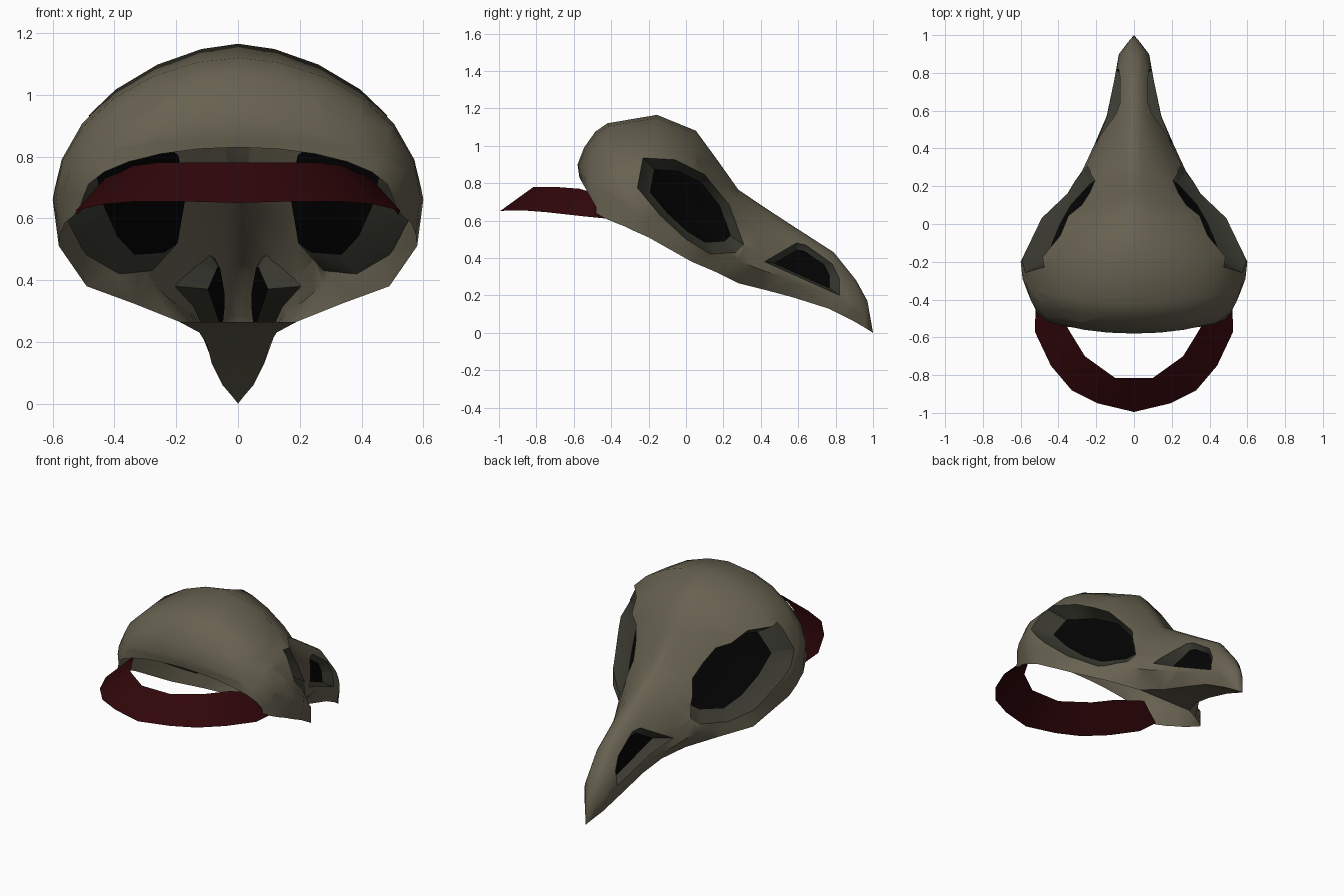
import bpy
import bmesh
from math import sin, cos, pi, radians
from mathutils import Vector

if "Cube" in bpy.data.objects:
    bpy.data.objects.remove(bpy.data.objects["Cube"], do_unlink=True)


def make_material(name, rgb):
    mat = bpy.data.materials.new(name)
    mat.use_nodes = True
    colour = (*rgb, 1.0)
    mat.diffuse_color = colour
    shader = mat.node_tree.nodes["Principled BSDF"]
    shader.inputs["Base Color"].default_value = colour
    shader.inputs["Roughness"].default_value = 0.8
    return mat


bone = make_material("bone", (0.135, 0.12, 0.08))
socket_grey = make_material("socket_grey", (0.042, 0.042, 0.031))
hollow_black = make_material("hollow_black", (0.001, 0.001, 0.001))
strap_red = make_material("strap_red", (0.03, 0.002, 0.003))


def finish(bm, name, materials, angle):
    """Turn half a mesh into a mirrored, shaded object."""
    bmesh.ops.recalc_face_normals(bm, faces=bm.faces)
    bm.normal_update()
    highest = max(bm.faces, key=lambda f: f.calc_center_median().z)
    if highest.normal.z < 0:
        bmesh.ops.reverse_faces(bm, faces=bm.faces)
    mesh = bpy.data.meshes.new(name)
    bm.to_mesh(mesh)
    bm.free()
    for mat in materials:
        mesh.materials.append(mat)
    obj = bpy.data.objects.new(name, mesh)
    bpy.context.collection.objects.link(obj)
    bpy.ops.object.select_all(action="DESELECT")
    obj.select_set(True)
    bpy.context.view_layer.objects.active = obj
    bpy.ops.object.shade_smooth_by_angle(angle=radians(angle))
    mirror = obj.modifiers.new("mirror", "MIRROR")
    mirror.use_clip = True
    return obj


def bridge(bm, rings):
    """Join neighbouring rows of vertices with quads."""
    for a, b in zip(rings, rings[1:]):
        for i in range(min(len(a), len(b)) - 1):
            bm.faces.new((a[i], a[i + 1], b[i + 1], b[i]))


# Skull sections: crest y, crest z, widest x, y, z, lower rim x, z, crest pinch
sections = [
    (-.57, .83, .50, -.48, .67, .51, .64, 1),
    (-.58, .90, .53, -.43, .68, .53, .61, 1),
    (-.545, .99, .56, -.37, .68, .56, .585, 1),
    (-.485, 1.075, .575, -.33, .675, .567, .57, 1.05),
    (-.42, 1.12, .59, -.29, .67, .575, .55, 1.1),
    (-.155, 1.165, .60, -.2, .66, .58, .51, 1.2),
    (.053, 1.08, .49, .03, .57, .49, .38, 1.5),
    (.17, .92, .36, .16, .47, .34, .325, 1.5),
    (.28, .765, .275, .28, .385, .19, .265, 1.5),
    (.42, .67, .21, .42, .33, .125, .23, 1.4),
    (.55, .585, .145, .57, .29, .10, .19, 1.2),
    (.79, .43, .105, .76, .22, .085, .13, 1),
    (.91, .28, .08, .9, .14, .05, .06, 1),
    (.97, .17, .033, .96, .08, .02, .025, 1),
    (1, 0, 0, 1, 0, 0, 0, 1),
]
STEPS = 6
BEAK_START = 8

bm = bmesh.new()
rings = []
for n, (crest_y, crest_z, wide, wide_y, wide_z, rim, rim_z, pinch) in enumerate(sections):
    ring = []
    for i in range(STEPS + 1):
        a = i / STEPS * pi / 2
        across = sin(a) ** pinch
        up = cos(a) if i < STEPS else 0
        ring.append(bm.verts.new((wide * across,
                                  wide_y + (crest_y - wide_y) * up,
                                  wide_z + (crest_z - wide_z) * up)))
    ring.append(bm.verts.new((rim, wide_y, rim_z)))
    # The beak is closed underneath, the rest of the mask stays open
    if n >= BEAK_START:
        ring.append(bm.verts.new((0, wide_y, rim_z)))
    rings.append(ring)
bridge(bm, rings)
bmesh.ops.remove_doubles(bm, verts=bm.verts, dist=0.0005)


def cut_socket(outline, centre, shrink, plate_x, slope_y, slope_z):
    """Cut a convex side outline (clockwise y, z) and sink a dark plate in it."""
    planes = []
    inside = list(bm.faces)
    for p, q in zip(outline, outline[1:] + outline[:1]):
        point = Vector((0, *p))
        normal = Vector((0, -(q[1] - p[1]), q[0] - p[0])).normalized()
        planes.append((point, normal))
        geom = set(inside)
        for f in inside:
            geom.update(f.edges)
            geom.update(f.verts)
        bmesh.ops.bisect_plane(bm, geom=list(geom), dist=0.0005,
                               plane_co=point, plane_no=normal)
        inside = [f for f in bm.faces if all(
            (f.calc_center_median() - co).dot(no) < 0 for co, no in planes)]
    bmesh.ops.delete(bm, geom=inside, context="FACES")

    # Boundary of the new hole: open edges lying on the outline
    def on_hole(v):
        return all((v.co - co).dot(no) < 0.003 for co, no in planes)
    hole = [e for e in bm.edges if e.is_boundary and all(map(on_hole, e.verts))]
    made = bmesh.ops.extrude_edge_only(bm, edges=hole)["geom"]
    for v in (g for g in made if isinstance(g, bmesh.types.BMVert)):
        dy = (v.co.y - centre[0]) * shrink
        dz = (v.co.z - centre[1]) * shrink
        v.co = (plate_x + slope_y * dy + slope_z * dz, centre[0] + dy, centre[1] + dz)
    for f in (g for g in made if isinstance(g, bmesh.types.BMFace)):
        f.material_index = 1
    inner = [g for g in made if isinstance(g, bmesh.types.BMEdge) and g.is_boundary]
    for f in bmesh.ops.edgeloop_fill(bm, edges=inner)["faces"]:
        f.material_index = 2


# Eye sockets
cut_socket([(-.23, .935), (-.06, .925), (.1, .845), (.23, .685), (.31, .47),
            (.27, .43), (.13, .42), (0, .5), (-.14, .63), (-.26, .775)],
           (.015, .675), 0.76, 0.315, -0.88, -0.5)
# Nostrils
cut_socket([(.42, .38), (.59, .48), (.64, .47), (.78, .37), (.82, .29), (.82, .2)],
           (.62, .345), 0.74, 0.07, -0.2, -0.1)
finish(bm, "skull_mask", [bone, socket_grey, hollow_black], 42)

# Head strap: sloping band, lower outer edge and upper inner edge
outer_edge = [(0, -.995, .65), (.19, -.95, .655), (.33, -.88, .655),
              (.44, -.75, .645), (.525, -.57, .625), (.52, -.42, .61)]
inner_edge = [(0, -.815, .78), (.1, -.815, .78), (.26, -.7, .78),
              (.34, -.57, .77), (.38, -.5, .75), (.43, -.42, .73)]
bm = bmesh.new()
bridge(bm, [[bm.verts.new(p) for p in edge] for edge in (outer_edge, inner_edge)])
finish(bm, "head_strap", [strap_red], 30)
